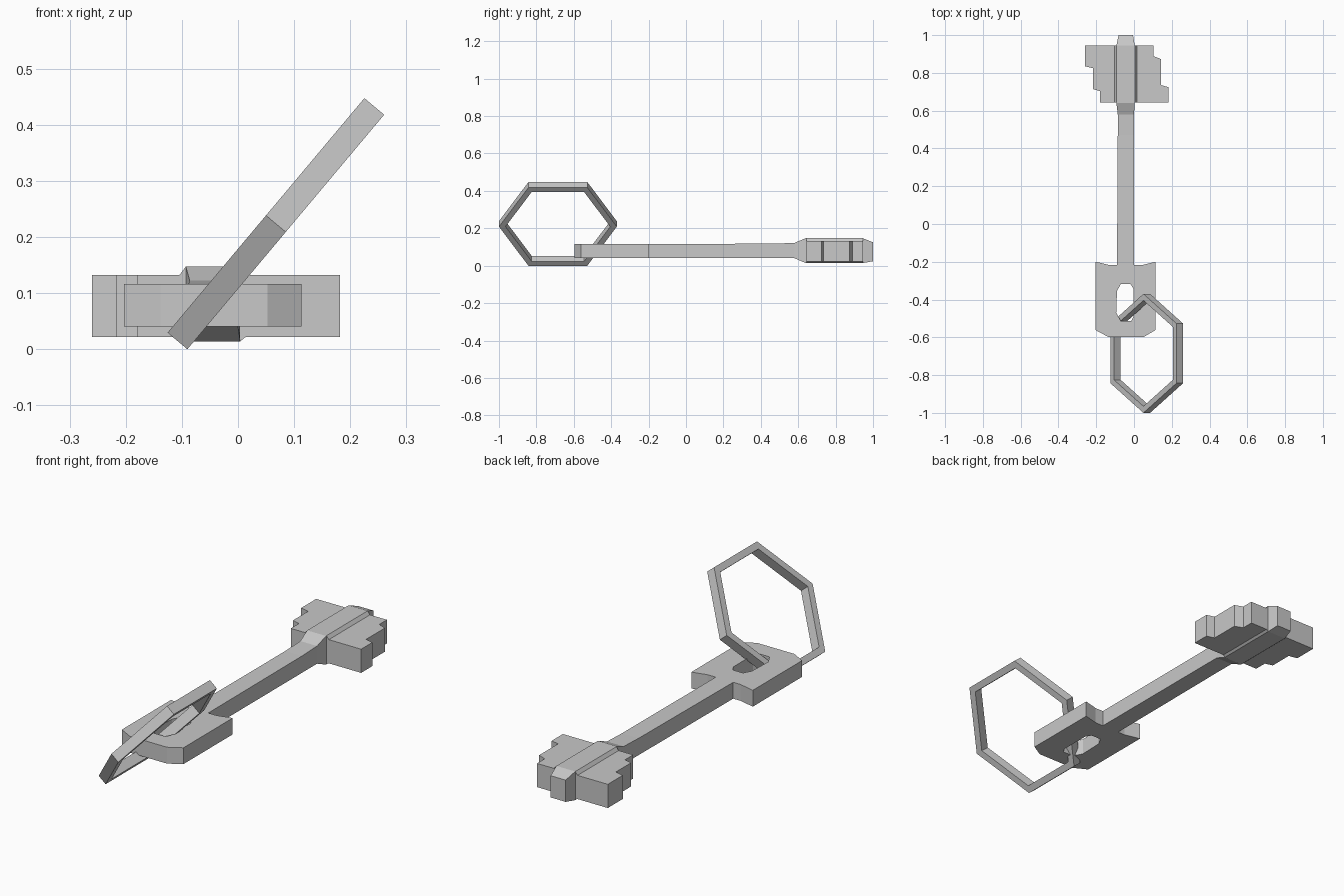
import bpy, bmesh
from math import sin, cos, radians, pi
from mathutils import Matrix, Vector

if "Cube" in bpy.data.objects:
    bpy.data.objects.remove(bpy.data.objects["Cube"])

# One plain grey metal
metal = bpy.data.materials.new("grey metal")
metal.use_nodes = True
GREY = (0.58, 0.58, 0.58, 1)
metal.diffuse_color = GREY
metal.node_tree.nodes["Principled BSDF"].inputs["Base Color"].default_value = GREY


def finish(name, bm):
    bmesh.ops.recalc_face_normals(bm, faces=bm.faces)
    mesh = bpy.data.meshes.new(name)
    bm.to_mesh(mesh)
    bm.free()
    mesh.materials.append(metal)
    obj = bpy.data.objects.new(name, mesh)
    bpy.context.scene.collection.objects.link(obj)
    return obj


def plate(name, outlines, low, high):
    """Flat plate from an outer outline and optional hole outlines."""
    bm = bmesh.new()
    edges = []
    for outline in outlines:
        verts = [bm.verts.new((x, y, low)) for x, y in outline]
        edges += [bm.edges.new((a, b)) for a, b in zip(verts, verts[1:] + verts[:1])]
    bmesh.ops.triangle_fill(bm, edges=edges, use_beauty=True, normal=Vector((0, 0, 1)))
    grown = bmesh.ops.extrude_face_region(bm, geom=bm.faces[:])["geom"]
    moved = [v for v in grown if isinstance(v, bmesh.types.BMVert)]
    bmesh.ops.translate(bm, verts=moved, vec=(0, 0, high - low))
    return finish(name, bm)


def loft(name, sections):
    """Join cross-sections, each a closed list of points."""
    bm = bmesh.new()
    rings = [[bm.verts.new(p) for p in s] for s in sections]
    for a, b in zip(rings, rings[1:]):
        for i in range(len(a)):
            j = (i + 1) % len(a)
            bm.faces.new((a[i], a[j], b[j], b[i]))
    bm.faces.new(rings[0])
    bm.faces.new(rings[-1])
    return finish(name, bm)


def box_section(y, x0, x1, z0, z1):
    return [(x0, y, z0), (x1, y, z0), (x1, y, z1), (x0, y, z1)]


# Handle plate with a rounded slot
handle = [(-0.203, -0.2), (-0.127, -0.218), (0.042, -0.218), (0.113, -0.2),
          (0.113, -0.562), (0.053, -0.597), (-0.138, -0.597), (-0.203, -0.562)]
slot = [(-0.07, -0.318), (-0.018, -0.318), (-0.002, -0.345), (-0.002, -0.49),
        (-0.015, -0.513), (-0.07, -0.513), (-0.094, -0.47), (-0.09, -0.355)]
plate("handle", [handle, slot], 0.04, 0.116)

# Shank, flaring into the collar and tapering at the tip
loft("shank", [box_section(*s) for s in (
    (-0.23, -0.09, 0.0, 0.04, 0.116),
    (0.47, -0.086, 0.0, 0.04, 0.118),
    (0.58, -0.086, 0.0, 0.04, 0.122),
    (0.64, -0.093, 0.004, 0.014, 0.147),
    (0.945, -0.093, 0.004, 0.014, 0.147),
    (1.0, -0.082, -0.005, 0.024, 0.125))])

# Bevelled collar along the teeth
collar = [(-0.106, 0.025), (-0.093, 0.014), (0.004, 0.014), (0.018, 0.025),
          (0.018, 0.13), (0.004, 0.147), (-0.093, 0.147), (-0.106, 0.13)]
loft("collar", [[(x, y, z) for x, z in collar] for y in (0.643, 0.945)])

# Stepped teeth on both sides
teeth = [(-0.26, 0.945), (-0.26, 0.835), (-0.217, 0.825), (-0.217, 0.714),
         (-0.179, 0.703), (-0.179, 0.643), (0.182, 0.643), (0.182, 0.725),
         (0.143, 0.735), (0.143, 0.873), (0.103, 0.889), (0.103, 0.945)]
plate("teeth", [teeth], 0.022, 0.132)


# Leaning six-sided ring through the slot
def hexagon(radius):
    return [(radius * sin(i * pi / 3), radius * cos(i * pi / 3)) for i in range(6)]


ring = plate("ring", [hexagon(0.315), hexagon(0.28)], -0.023, 0.023)
ring.data.transform(Matrix.Translation((0.0675, -0.685, 0.2235))
                    @ Matrix.Rotation(radians(-50), 4, "Y"))
